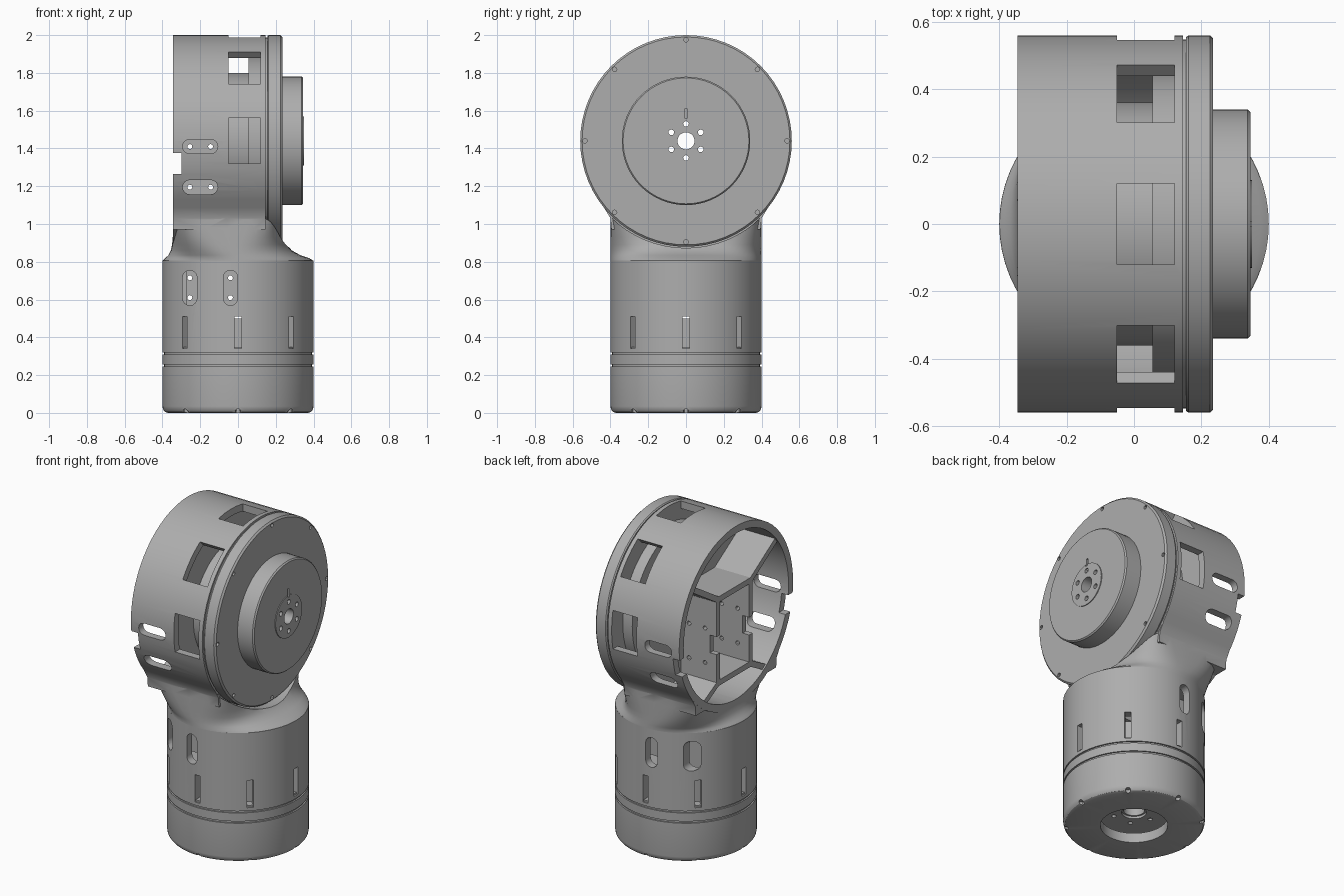
import bpy, bmesh, math
from mathutils import Vector

if "Cube" in bpy.data.objects:
    bpy.data.objects.remove(bpy.data.objects["Cube"])

grey = bpy.data.materials.new("machined grey")
grey.use_nodes = True
grey.diffuse_color = (0.42, 0.42, 0.42, 1)
grey.node_tree.nodes["Principled BSDF"].inputs["Base Color"].default_value = grey.diffuse_color

HEAD = 1.44      # height of the head axis
R = 0.56         # head radius
BASE = 0.4       # base radius


def place(axis, u, v, h):
    """Map a 2D profile point and a distance along an axis to space."""
    return {"x": (h, u, v), "y": (u, h, v), "z": (u, v, h)}[axis]


def finish(name, bm):
    bmesh.ops.recalc_face_normals(bm, faces=bm.faces)
    mesh = bpy.data.meshes.new(name)
    bm.to_mesh(mesh)
    bm.free()
    mesh.materials.append(grey)
    ob = bpy.data.objects.new(name, mesh)
    bpy.context.collection.objects.link(ob)
    return ob


def skin(name, rings, loop=False):
    """Bridge rings of points; cap the ends unless they loop round."""
    bm = bmesh.new()
    rows = [[bm.verts.new(p) for p in ring] for ring in rings]
    n = len(rows[0])
    for k in range(len(rows) if loop else len(rows) - 1):
        a, b = rows[k], rows[(k + 1) % len(rows)]
        for i in range(n):
            j = (i + 1) % n
            bm.faces.new((a[i], a[j], b[j], b[i]))
    if not loop:
        bm.faces.new(rows[0])
        bm.faces.new(rows[-1])
    return finish(name, bm)


def circle(r, u=0, v=0, n=64):
    return [(u + r * math.cos(2 * math.pi * i / n), v + r * math.sin(2 * math.pi * i / n)) for i in range(n)]


def rect(u0, u1, v0, v1):
    return [(u0, v0), (u1, v0), (u1, v1), (u0, v1)]


def stadium(u, v, du, dv, r):
    """Rounded slot outline; du, dv give the offset of its end centres."""
    tilt = math.atan2(dv, du) - math.pi / 2
    pts = []
    for i in range(18):
        a = tilt + math.pi * (i if i < 9 else i - 1) / 8
        s = 1 if i < 9 else -1
        pts.append((u + s * du + r * math.cos(a), v + s * dv + r * math.sin(a)))
    return pts


def prism(name, pts, axis, a, b):
    return skin(name, [[place(axis, u, v, h) for u, v in pts] for h in (a, b)])


def lathe(name, profile, axis, centre=0):
    return skin(name, [[place(axis, u, v, h) for u, v in circle(r, 0, centre)] for r, h in profile], True)


def bar(name, p, q, t, axis, a, b):
    """Flat wall between two profile points."""
    p, q = Vector(p), Vector(q)
    side = (q - p).orthogonal().normalized() * t / 2
    return prism(name, [p + side, q + side, q - side, p - side], axis, a, b)


def boolean(ob, others, op="DIFFERENCE"):
    """Apply the boolean with each helper in turn and remove the helpers."""
    for other in others:
        mod = ob.modifiers.new("bool", "BOOLEAN")
        mod.operation, mod.solver, mod.object = op, "EXACT", other
    graph = bpy.context.evaluated_depsgraph_get()
    mesh = bpy.data.meshes.new_from_object(ob.evaluated_get(graph))
    ob.modifiers.clear()
    ob.data = mesh
    for other in others:
        bpy.data.objects.remove(other)


def turn(ob, axis, angle, height=0):
    """Rotate a helper's mesh about an axis at a given height."""
    c = Vector((0, 0, height))
    bm = bmesh.new()
    bm.from_mesh(ob.data)
    vec = Vector((1, 0, 0)) if axis == "x" else Vector((0, 0, 1))
    from mathutils import Matrix
    bmesh.ops.rotate(bm, cent=c, matrix=Matrix.Rotation(angle, 3, vec), verts=bm.verts)
    bm.to_mesh(ob.data)
    bm.free()
    return ob


# Neck: lofted from the round base to a squarer section, hollowed for the flange
def section(z, left, right, power):
    mid, half, ring = (right - left) / 2, (right + left) / 2, []
    for c, s in circle(1):
        sq = lambda t: math.copysign(abs(t) ** (2 / power), t)
        ring.append((mid + half * sq(c), BASE * sq(s), z))
    return ring

levels = [(0.805, .4, .4, 2), (0.82, .385, .375, 2.05), (0.835, .368, .33, 2.2), (0.86, .356, .285, 2.5),
          (0.89, .349, .258, 2.9), (0.93, .346, .24, 3.6), (0.98, .345, .23, 4.5), (1.04, .345, .225, 6)]
neck = skin("head_housing", [section(*row) for row in levels])
boolean(neck, [prism("cut", circle(0.567, 0, HEAD), "x", 0.148, 0.6)])

# Head shell: drum and tangent shoulders joined to the neck
drum = prism("drum", circle(R, 0, HEAD), "x", -0.345, 0.146)
shoulder = prism("shoulder", [(-.395, .97), (.395, .97), (.4, 1.03), (.497, 1.19), (.497, 1.3),
                              (-.497, 1.3), (-.497, 1.19), (-.4, 1.03)], "x", -0.344, 0.145)
boolean(neck, [drum, shoulder], "UNION")
cuts = [prism("cut", circle(0.515, 0, HEAD), "x", -0.5, 0.3)]
for k in range(5):       # windows around the upper half
    cuts.append(turn(prism("cut", rect(-.05, .12, HEAD - .12, HEAD + .12), "y", 0.4, 0.7), "x", k * math.pi / 4, HEAD))
for z in (1.41, 1.195):  # long slots on both sides
    for s in (-1, 1):
        cuts.append(prism("cut", stadium(-.2, z, .055, 0, .038), "y", s * 0.3, s * 0.7))
cuts.append(prism("cut", rect(-.5, -.3, 1.265, 1.375), "y", -0.8, 0.8))
boolean(neck, cuts)

# Inner bracket inside the open end
y, top, low = 0.16, 1.6, 1.08
for s, side in ((-1, "right"), (1, "left")):
    wall = bar("bracket_wall_" + side, (s * y, low), (s * y, top), 0.035, "x", -0.335, -0.06)
    holes = [prism("cut", circle(0.013, x, z, 12), "y", s * 0.05, s * 0.3) for x in (-.255, -.145) for z in (1.41, 1.195)]
    holes.append(prism("cut", rect(-.5, -.29, 1.265, 1.375), "y", s * 0.05, s * 0.3))
    boolean(wall, holes)
    bar("upper_spoke_" + side, (s * y, top), (s * .43, 1.77), 0.035, "x", -0.335, -0.06)
    bar("lower_spoke_" + side, (s * y, low), (s * .31, 1.0), 0.035, "x", -0.335, -0.06)
bar("bracket_top", (-y, top), (y, top), 0.035, "x", -0.335, -0.06)
bar("bracket_bottom", (-y, low), (y, low), 0.035, "x", -0.335, -0.06)


def bolt_circle(r, count, size, axis, a, b, centre, start=0):
    out = []
    for k in range(count):
        t = start + 2 * math.pi * k / count
        out.append(prism("cut", circle(size, r * math.cos(t), centre + r * math.sin(t), 12), axis, a, b))
    return out


# Drum floor and actuator behind the flange
floor = lathe("drum_floor", [(.045, -.09), (.52, -.09), (.52, -.055), (.045, -.055)], "x", HEAD)
boolean(floor, bolt_circle(.09, 6, .015, "x", -.2, .1, HEAD, math.pi / 6))
lathe("actuator", [(.12, -.06), (.36, -.06), (.36, .055), (.45, .055), (.45, .14), (.12, .14)], "x", HEAD)

# Output flange with hub, bolt holes and index mark
flange = lathe("output_flange", [(.045, .12), (.548, .12), (.548, .155), (.555, .155), (R, .162), (R, .225),
                                 (.55, .235), (.34, .235), (.34, .337), (.333, .345), (.045, .345)], "x", HEAD)
face = lathe("hub_face", [(.045, .34), (.13, .34), (.13, .35), (.045, .35)], "x", HEAD)
for part in (flange, face):
    boolean(part, bolt_circle(.09, 6, .015, "x", 0, .5, HEAD, math.pi / 6))
boolean(flange, bolt_circle(.535, 8, .012, "x", .22, .3, HEAD) +
        [prism("cut", rect(-.007, .007, HEAD + .12, HEAD + .17), "x", .33, .4)])
boolean(face, [prism("cut", rect(-.007, .007, HEAD + .12, HEAD + .17), "x", .33, .4)])

# Base tube with slots on the front and back
tube = lathe("base_tube", [(.35, .32), (BASE, .32), (BASE, .806), (.35, .806)], "z")
cuts = [turn(prism("cut", rect(-.018, .018, .34, .51), "y", .3, .5), "z", k * math.pi / 4) for k in range(8)]
for x in (-.255, -.04):
    for s in (-1, 1):
        cuts.append(prism("cut", stadium(x, .662, 0, .055, .038), "y", s * 0.22, s * 0.6))
boolean(tube, cuts)
for s, side in ((-1, "front"), (1, "back")):
    plate = prism("mount_plate_" + side, rect(-.32, .32, .53, .82), "y", s * 0.16, s * 0.19)
    boolean(plate, [prism("cut", circle(.013, x, z, 12), "y", s * 0.1, s * 0.3) for x in (-.255, -.04) for z in (.61, .715)])
lathe("motor_can", [(.06, .1), (.31, .1), (.31, .5), (.06, .5)], "z")

# Seam rings and rounded bottom cap
lathe("seam_core", [(.34, .2), (.391, .2), (.391, .35), (.34, .35)], "z")
lathe("seam_ring", [(.35, .257), (BASE, .257), (BASE, .309), (.35, .309)], "z")
cap = lathe("bottom_cap", [(.19, 0), (.372, 0), (.388, .006), (.397, .018), (BASE, .035), (BASE, .245),
                           (.35, .245), (.35, .06), (.19, .06)], "z")
boolean(cap, bolt_circle(.385, 8, .015, "z", -.1, .02, 0))
disc = lathe("inner_disc", [(.07, .085), (.3, .085), (.3, .1), (.07, .1)], "z")
boolean(disc, bolt_circle(.12, 6, .014, "z", 0, .2, 0))

# Smooth the round surfaces and keep hard edges
bpy.ops.object.select_all(action="DESELECT")
for ob in bpy.context.collection.objects:
    if ob.type == "MESH":
        ob.select_set(True)
        bpy.context.view_layer.objects.active = ob
bpy.ops.object.shade_smooth_by_angle(angle=math.radians(30))
